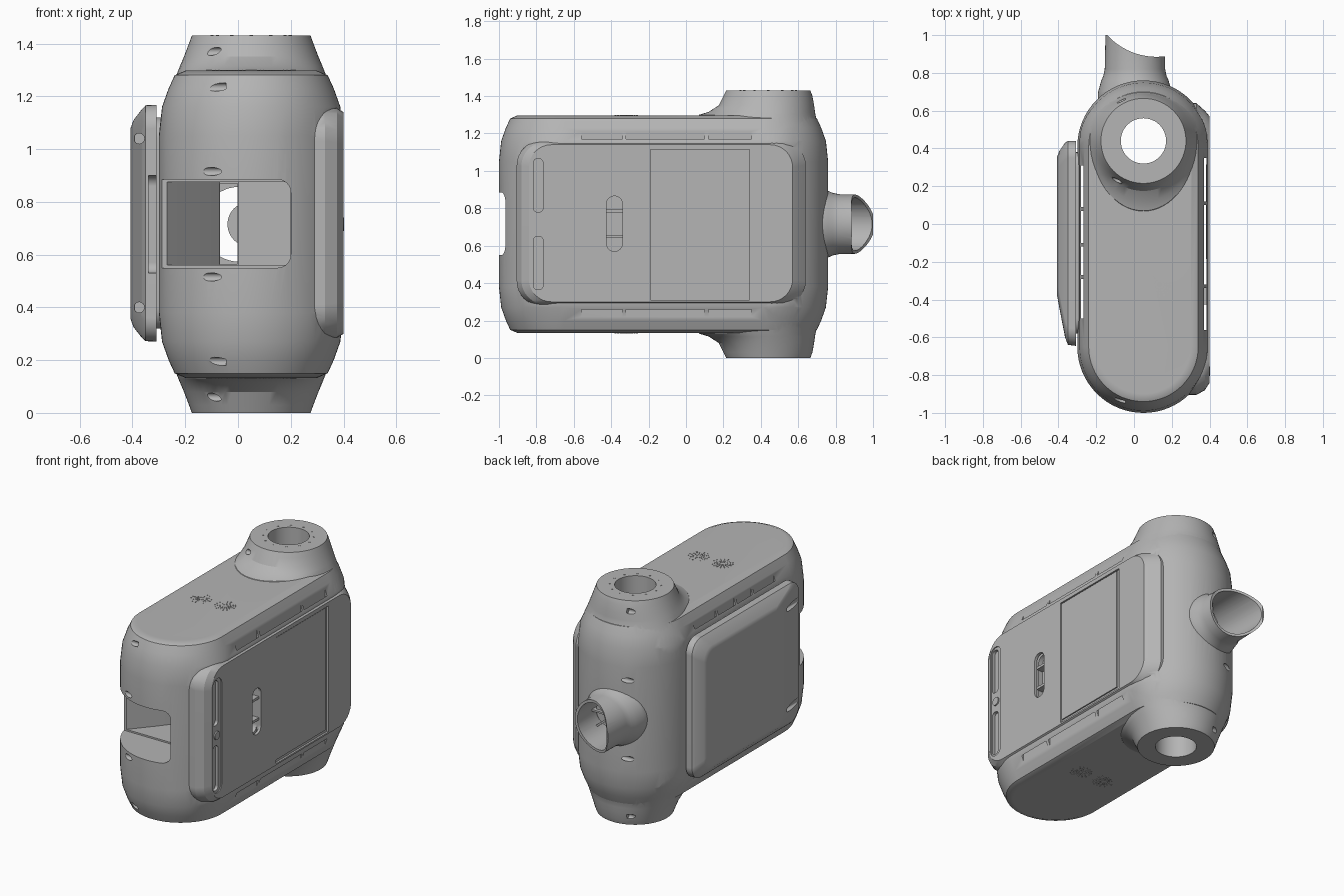
import bpy, bmesh, math
from mathutils import Matrix

old = bpy.data.objects.get("Cube")
if old:
    bpy.data.objects.remove(old, do_unlink=True)

grey = bpy.data.materials.new("plain_grey")
grey.use_nodes = True
grey.diffuse_color = (0.46, 0.46, 0.46, 1)
grey.node_tree.nodes["Principled BSDF"].inputs["Base Color"].default_value = (0.46, 0.46, 0.46, 1)

MID = 0.715          # height of the mirror plane
CX, TY = 0.05, 0.44  # tower axis


def add_object(name, bm):
    bmesh.ops.remove_doubles(bm, verts=bm.verts, dist=1e-5)
    bmesh.ops.recalc_face_normals(bm, faces=bm.faces)
    mesh = bpy.data.meshes.new(name)
    bm.to_mesh(mesh)
    bm.free()
    mesh.materials.append(grey)
    obj = bpy.data.objects.new(name, mesh)
    bpy.context.collection.objects.link(obj)
    return obj


def loft(name, axis, rings):
    """Skin a list of (position on axis, outline) and cap both ends."""
    place = {"X": lambda t, u, v: (t, u, v),
             "Y": lambda t, u, v: (u, t, v),
             "Z": lambda t, u, v: (u, v, t)}[axis]
    bm = bmesh.new()
    loops = [[bm.verts.new(place(t, u, v)) for u, v in outline] for t, outline in rings]
    for a, b in zip(loops, loops[1:]):
        for i in range(len(a)):
            j = (i + 1) % len(a)
            bm.faces.new((a[i], a[j], b[j], b[i]))
    bm.faces.new(loops[0])
    bm.faces.new(loops[-1])
    return add_object(name, bm)


def rounded(u0, u1, v0, v1, r, n=8):
    pts = []
    corners = [(u1 - r, v1 - r), (u0 + r, v1 - r), (u0 + r, v0 + r), (u1 - r, v0 + r)]
    for k, (cu, cv) in enumerate(corners):
        for i in range(n + 1):
            a = (k + i / n) * math.pi / 2
            pts.append((cu + r * math.cos(a), cv + r * math.sin(a)))
    return pts


def circle(cu, cv, r, n=48):
    return [(cu + r * math.cos(i * math.tau / n), cv + r * math.sin(i * math.tau / n)) for i in range(n)]


def box(u0, u1, v0, v1):
    return [(u0, v0), (u1, v0), (u1, v1), (u0, v1)]


def prism(name, axis, outline, a, b):
    return loft(name, axis, [(a, outline), (b, outline)])


def combine(target, other, operation="DIFFERENCE"):
    mod = target.modifiers.new("combine", "BOOLEAN")
    mod.operation, mod.solver, mod.object = operation, "EXACT", other
    with bpy.context.temp_override(object=target, active_object=target, selected_objects=[target]):
        bpy.ops.object.modifier_apply(modifier=mod.name)
    bpy.data.objects.remove(other, do_unlink=True)


def cut(target, axis, outline, a, b):
    combine(target, prism("cutter", axis, outline, a, b))


def dots(name, points, z, r):
    bm = bmesh.new()
    for x, y in points:
        bmesh.ops.create_cone(bm, cap_ends=True, segments=8, radius1=r, radius2=r,
                              depth=0.004, matrix=Matrix.Translation((x, y, z)))
    return add_object(name, bm)


def mirrored(rows):
    """Upper half rows (z first) completed with their reflection below."""
    return [(2 * MID - row[0],) + row[1:] for row in reversed(rows)] + list(rows)[::1]


# Main housing: stadium plan with softened upper and lower edges
housing_rows = mirrored([(1.05, 0), (1.16, 0.012), (1.23, 0.037), (1.28, 0.06), (1.297, 0.1)])
housing = loft("housing", "Z", [
    (z, rounded(-0.3 + s, 0.4 - s, -1 + s, 0.76 - s, 0.35 - s, 16)) for z, s in housing_rows])

# Vertical tower with a flare that blends forward into the housing
tower_rows = mirrored([
    (1.0, 0.34, 0.3, 0.3), (1.16, 0.338, 0.32, 0.285), (1.27, 0.288, 0.39, 0.26),
    (1.3, 0.276, 0.37, 0.252), (1.315, 0.27, 0.32, 0.25), (1.35, 0.255, 0.265, 0.245),
    (1.4, 0.236, 0.24, 0.236), (1.43, 0.225, 0.225, 0.225)])
tower = loft("tower", "Z", [
    (z, [(CX + rx * u, TY + (back if v > 0 else front) * v) for u, v in circle(0, 0, 1, 64)])
    for z, rx, front, back in tower_rows])
combine(housing, tower, "UNION")

# Flat side panel
panel = loft("side_panel", "X", [
    (0.25, rounded(-0.905, 0.64, 0.28, 1.16, 0.13)),
    (0.33, rounded(-0.905, 0.64, 0.28, 1.16, 0.13)),
    (0.375, rounded(-0.88, 0.6, 0.285, 1.155, 0.13)),
    (0.4005, rounded(-0.84, 0.57, 0.3, 1.14, 0.12))])
combine(housing, panel, "UNION")

# Rear nozzle with a scooped end
nozzle = loft("nozzle", "Y", [(y, circle(0.005, MID, r)) for y, r in
              [(0.6, 0.2), (0.7, 0.195), (0.76, 0.178), (0.785, 0.167), (0.82, 0.16), (1, 0.156)]])
cut(nozzle, "Z", circle(0.12, 1.24, 0.355, 96), 0.3, 1.2)
combine(housing, nozzle, "UNION")

# Bores, front window, deep pocket and through slot
cut(housing, "Z", circle(CX, TY, 0.12), -0.2, 1.7)
cut(housing, "Y", circle(0.005, MID, 0.142), 0.46, 1.2)
cut(housing, "Y", rounded(-0.6, 0.2, 0.55, 0.885, 0.05), -1.2, -0.74)
pocket = [(-0.27, -0.8), (0.199, -0.8), (0.199, -0.62), (0, -0.62), (0, -0.5),
          (-0.07, -0.5), (-0.15, -0.6), (-0.27, -0.74)]
cut(housing, "Z", pocket, 0.56, 0.875)
cut(housing, "Y", box(-0.068, -0.002, 0.565, 0.87), -0.56, 0.55)

# Long vents along the four edges
for y0, y1 in [(-0.56, -0.34), (-0.32, 0.1), (0.12, 0.35)]:
    cut(housing, "Z", box(0.37, 0.384, y0, y1), -0.2, 1.7)
for y0, y1 in [(-0.5, -0.29), (-0.27, -0.12), (-0.1, 0.07), (0.09, 0.31)]:
    cut(housing, "Z", box(-0.28, -0.267, y0, y1), -0.2, 1.7)

# Side panel recesses: hatch, grip slot, light strips and button
cut(housing, "X", box(-0.19, 0.34, 0.31, 1.115), 0.388, 0.5)
cut(housing, "X", rounded(-0.425, -0.34, 0.57, 0.865, 0.042), 0.34, 0.5)
cut(housing, "X", rounded(-0.825, -0.735, 0.35, 1.08, 0.044), 0.394, 0.5)
for z0, z1 in [(0.365, 0.65), (0.78, 1.065)]:
    cut(housing, "X", rounded(-0.815, -0.765, z0, z1, 0.02), 0.375, 0.5)

# Screw pockets sunk sideways into the shell, front and back
screws = [(y, z) for dy, h in [(-0.965, 0.2), (-0.935, 0.52), (0.232, 0.655),
                               (0.725, 0.25), (0.655, 0.655)]
          for y, z in ((dy, MID + h), (dy, MID - h))]
for y, z in screws:
    cut(housing, "X", circle(y, z, 0.016, 16), -0.25, -0.045)

# Parts set into the side panel
hatch = prism("hatch", "X", box(-0.185, 0.315, 0.33, 1.11), 0.38, 0.396)
prism("button", "X", circle(-0.78, MID, 0.026, 24), 0.38, 0.402)
for z in (0.65, 0.785):
    prism("grip_bar", "X", box(-0.425, -0.34, z - 0.008, z + 0.008), 0.335, 0.385)

# Hub and vanes inside the nozzle
prism("nozzle_hub", "Y", circle(0.045, MID, 0.085), 0.6, 0.72)
for i in range(5):
    vane = prism("nozzle_vane", "Y", box(0.05, 0.145, -0.006, 0.006), 0.62, 0.74)
    turn = Matrix.Rotation(math.radians(40 * i - 80), 4, "Y")
    vane.data.transform(Matrix.Translation((0.005, 0, MID)) @ turn)

# Side cover on its mounting plate
cover = loft("side_cover", "X", [
    (-0.308, rounded(-0.645, 0.44, 0.27, 1.168, 0.09)),
    (-0.35, rounded(-0.64, 0.44, 0.272, 1.166, 0.09)),
    (-0.365, rounded(-0.6, 0.43, 0.285, 1.15, 0.09)),
    (-0.396, rounded(-0.44, 0.385, 0.325, 1.11, 0.08)),
    (-0.407, rounded(-0.38, 0.355, 0.355, 1.08, 0.07))])
cut(cover, "X", rounded(-0.85, -0.6, 0.53, 0.9, 0.04), -0.34, -0.2)
for z in (0.4, 1.04):
    cut(cover, "Y", circle(-0.375, z, 0.02, 16), -0.8, -0.46)
prism("cover_mount", "X", rounded(-0.58, 0.38, 0.32, 1.12, 0.08), -0.32, -0.285)

# Speaker bursts and rim dots, above and below
burst = [(cx + r * math.cos(a * math.pi / 8), -0.32 + r * math.sin(a * math.pi / 8))
         for cx in (-0.035, 0.135) for r in (0.018, 0.032, 0.046, 0.06) for a in range(16)]
for side, z, rim in (("top", 1.297, 1.43), ("bottom", 2 * MID - 1.297, 0.002)):
    dots(side + "_speaker_dots", burst, z, 0.0035)
    dots(side + "_rim_dots", circle(CX, TY, 0.148, 12), rim, 0.006)

# Smooth shading that keeps edges crisp
bpy.ops.object.select_all(action="DESELECT")
for obj in bpy.context.collection.objects:
    if obj.type == "MESH":
        obj.select_set(True)
        bpy.context.view_layer.objects.active = obj
bpy.ops.object.shade_smooth_by_angle(angle=math.radians(28))
for obj in (housing, cover):
    obj.modifiers.new("even_shading", "WEIGHTED_NORMAL").keep_sharp = True
